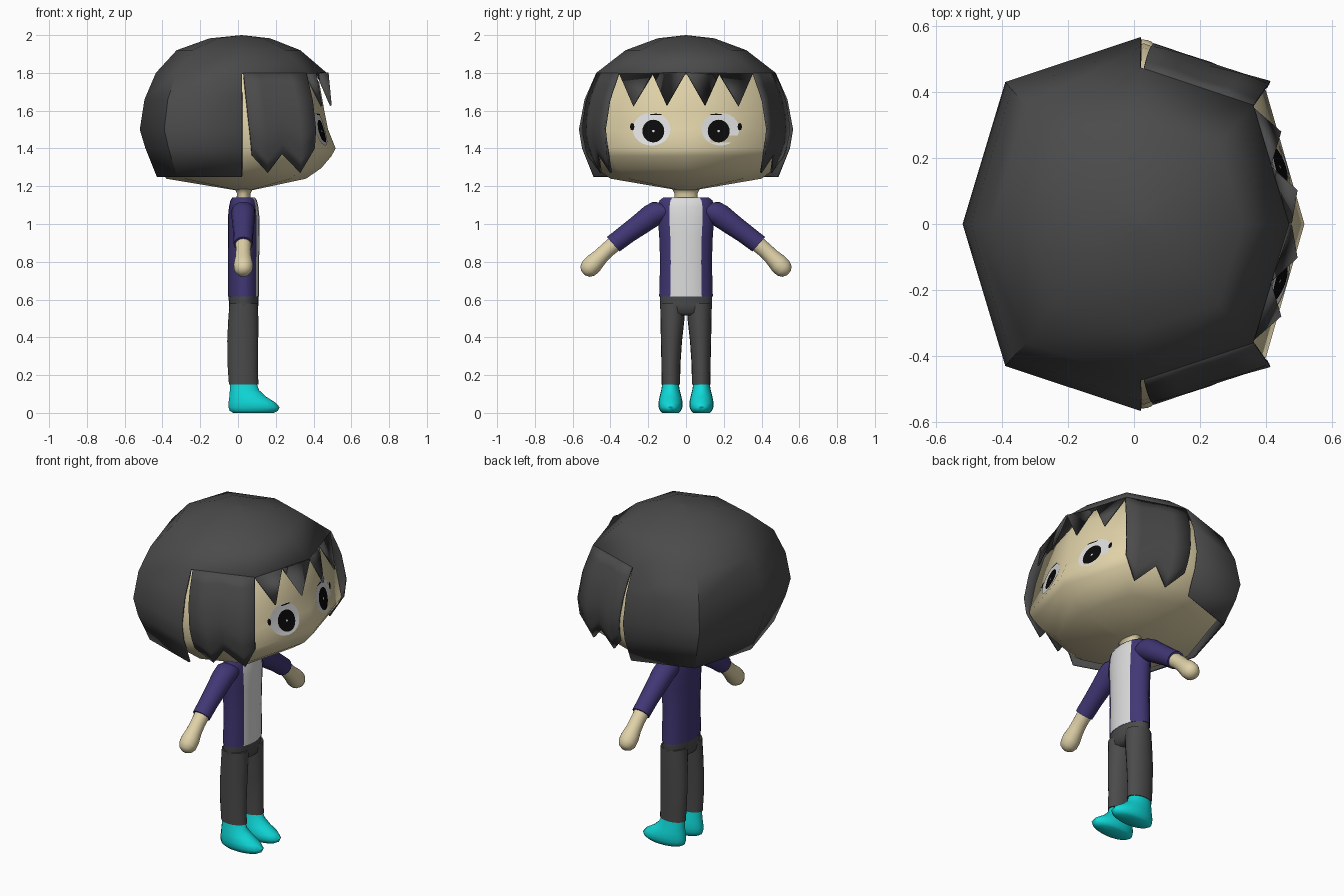
import bpy, bmesh, math
from mathutils import Vector
from mathutils.bvhtree import BVHTree

if "Cube" in bpy.data.objects:
    bpy.data.objects.remove(bpy.data.objects["Cube"])


def material(name, rgb):
    m = bpy.data.materials.new(name)
    m.diffuse_color = (*rgb, 1)
    m.use_nodes = True
    m.node_tree.nodes["Principled BSDF"].inputs["Base Color"].default_value = m.diffuse_color
    return m


SKIN = material("skin", (0.74, 0.64, 0.39))
DARK = material("charcoal", (0.07, 0.07, 0.07))
PURPLE = material("purple", (0.052, 0.038, 0.175))
WHITE = material("white", (0.72, 0.72, 0.72))
CYAN = material("cyan", (0.005, 0.7, 0.7))
BLACK = material("black", (0.003, 0.003, 0.003))


def build(name, verts, faces, mats, mirror=False, thick=0, angle=60, outward=None):
    me = bpy.data.meshes.new(name)
    me.from_pydata(verts, [], faces)
    bm = bmesh.new()
    bm.from_mesh(me)
    bmesh.ops.remove_doubles(bm, verts=bm.verts, dist=1e-5)
    bmesh.ops.recalc_face_normals(bm, faces=bm.faces)
    if outward is not None:  # open sheets: make normals face away from a point
        if sum(f.normal.dot(f.calc_center_median() - outward) for f in bm.faces) < 0:
            bmesh.ops.reverse_faces(bm, faces=bm.faces)
    bm.to_mesh(me)
    bm.free()
    ob = bpy.data.objects.new(name, me)
    bpy.context.collection.objects.link(ob)
    for m in mats:
        me.materials.append(m)
    if mirror:
        mod = ob.modifiers.new("mirror", 'MIRROR')
        mod.use_axis = (False, True, False)
        mod.use_clip = False
        mod.use_mirror_merge = False
    if thick:
        mod = ob.modifiers.new("thickness", 'SOLIDIFY')
        mod.thickness = thick
        mod.offset = -1
    bpy.ops.object.select_all(action='DESELECT')
    ob.select_set(True)
    bpy.context.view_layer.objects.active = ob
    bpy.ops.object.shade_smooth_by_angle(angle=math.radians(angle))
    return ob


def skin_rings(rings, caps=(True, True), keep=lambda i, k: True):
    n = len(rings[0])
    verts = [p for r in rings for p in r]
    faces = [(i * n + k, i * n + (k + 1) % n, (i + 1) * n + (k + 1) % n, (i + 1) * n + k)
             for i in range(len(rings) - 1) for k in range(n) if keep(i, k)]
    if caps[0]:
        faces.append(tuple(reversed(range(n))))
    if caps[1]:
        faces.append(tuple(range(len(verts) - n, len(verts))))
    return verts, faces


def oval(c, u, v, n=20):
    c, u, v = Vector(c), Vector(u), Vector(v)
    return [c + u * math.cos(2 * math.pi * k / n) + v * math.sin(2 * math.pi * k / n) for k in range(n)]


def column(sections, n=20):  # sections: x, y, z, radius x, radius y
    return [oval((x, y, z), (rx, 0, 0), (0, ry, 0), n) for x, y, z, rx, ry in sections]


def octagon(cx, z, front, back, side, d=0.76):
    return [Vector((cx + a * (front if a > 0 else back), b * side, z)) for a, b in
            ((1, 0), (d, d), (0, 1), (-d, d), (-1, 0), (-d, -d), (0, -1), (d, -d))]


# Head: eight-sided, widest at the cheeks, sloping in to the neck
head_sections = [
    (1.18, 0.05, 0.05, 0.05), (1.24, 0.33, 0.41, 0.40), (1.295, 0.41, 0.44, 0.475),
    (1.36, 0.465, 0.47, 0.52), (1.40, 0.487, 0.49, 0.533), (1.50, 0.447, 0.51, 0.548),
    (1.60, 0.427, 0.50, 0.535), (1.75, 0.40, 0.44, 0.47), (1.85, 0.33, 0.35, 0.36),
    (1.93, 0.16, 0.16, 0.16)]
hv, hf = skin_rings([octagon(0.03, *s) for s in head_sections])
head = build("head", hv, hf, [SKIN], angle=80)
head_tree = BVHTree.FromPolygons([v.co for v in head.data.vertices],
                                 [p.vertices[:] for p in head.data.polygons])

# Neck
build("neck", *skin_rings(column([(0.03, 0, 1.12, 0.04, 0.06), (0.03, 0, 1.16, 0.035, 0.06),
                                  (0.03, 0, 1.18, 0.045, 0.07), (0.03, 0, 1.21, 0.09, 0.11)])), [SKIN])

# Hair cap: full length at the back, cut off above the face
hair_sections = [
    (1.25, 0.50, 0.45, 0.49), (1.40, 0.525, 0.51, 0.55), (1.50, 0.53, 0.54, 0.567),
    (1.66, 0.50, 0.515, 0.537), (1.80, 0.45, 0.455, 0.475), (1.92, 0.31, 0.345, 0.32),
    (1.983, 0.15, 0.17, 0.15), (2.0, 0.001, 0.001, 0.001)]
mid = Vector((0.02, 0, 1.6))
cv, cf = skin_rings([octagon(0.02, *s) for s in hair_sections], (False, True),
                    lambda i, k: i >= 4 or 2 <= k <= 5)
build("hair_cap", cv, cf, [DARK], thick=0.01, angle=50, outward=mid)


def hair_radii(z):
    for a, b in zip(hair_sections, hair_sections[1:]):
        if z <= b[0]:
            f = (z - a[0]) / (b[0] - a[0])
            return a[1] + f * (b[1] - a[1]), a[3] + f * (b[3] - a[3])


# Side locks: jagged panels in front of the ears (top t, bottom t, bottom z)
lock_columns = [(0.03, 0.14, 1.36), (0.28, 0.36, 1.27), (0.5, 0.54, 1.37),
                (0.75, 0.81, 1.27), (1.0, 0.97, 1.40)]
steps = 8
lv = []
for t0, t1, zb in lock_columns:
    for s in range(steps + 1):
        f = s / steps
        z, t = 1.8 + (zb - 1.8) * f, t0 + (t1 - t0) * f
        rf, ry = hair_radii(z)
        lv.append((0.02 + t * 0.76 * rf, ry * (1 - 0.24 * t), z))
w = steps + 1
lf = [(c * w + s, c * w + s + 1, (c + 1) * w + s + 1, (c + 1) * w + s)
      for c in range(len(lock_columns) - 1) for s in range(steps)]
build("side_locks", lv, lf, [DARK], mirror=True, thick=0.01, angle=50,
      outward=Vector((0.1, 0, 1.5)))

# Fringe: pointed teeth flaring off the forehead
fv, ff = [], []
for y0, tip_y, y1, tip_x in ((0, 0.1, 0.176, 0.487), (0.176, 0.28, 0.356, 0.447)):
    b = len(fv)
    fv += [(0.47 - 0.31 * y0, y0, 1.80), (0.47 - 0.31 * y1, y1, 1.80), (tip_x, tip_y, 1.625)]
    ff.append((b, b + 1, b + 2))
build("fringe", fv, ff, [DARK], mirror=True, thick=0.01, angle=30, outward=Vector((0, 0.2, 1.6)))


# Eyes: thin plates laid on the face
def face_plate(name, y, z, ry, rz, lift, mat, rings=5, n=24):
    loops = []
    for i in range(rings + 1):
        r = max(i / rings, 0.01)
        loop = []
        for p in oval((2, y, z), (0, ry * r, 0), (0, 0, rz * r), n):
            hit = head_tree.ray_cast(p, Vector((-1, 0, 0)))[0]
            loop.append(hit + Vector((lift, 0, 0)))
        loops.append(loop)
    v, f = skin_rings(loops, (True, False))
    build(name, v, f, [mat], mirror=True, outward=Vector((0, 0.15, 1.5)))


face_plate("eye_white", 0.182, 1.502, 0.1, 0.087, 0.004, WHITE)
face_plate("pupil", 0.173, 1.492, 0.058, 0.06, 0.007, BLACK)
face_plate("eye_glint", 0.173, 1.492, 0.007, 0.007, 0.009, WHITE, 1, 8)
face_plate("eyelash", 0.285, 1.515, 0.012, 0.02, 0.006, BLACK, 1, 8)
face_plate("upper_lash", 0.16, 1.58, 0.035, 0.004, 0.006, BLACK, 1, 8)

# Torso: purple jacket with a white front panel
torso = build("torso", *skin_rings(column([
    (0.03, 0, 0.615, 0.082, 0.142), (0.03, 0, 0.80, 0.082, 0.137), (0.03, 0, 0.94, 0.084, 0.142),
    (0.03, 0, 1.03, 0.084, 0.15), (0.03, 0, 1.09, 0.078, 0.148), (0.03, 0, 1.125, 0.07, 0.14),
    (0.03, 0, 1.14, 0.06, 0.12)])), [PURPLE, WHITE])
for p in torso.data.polygons:
    if p.normal.x > 0.5 and abs(p.center.y) < 0.08:
        p.material_index = 1


# Arms: sleeve and bare forearm, bent down and out
def arm_rings(sections):  # y, z, radius
    return [oval((0.028, y, z), (r, 0, 0), (0, r * 0.66, r * 0.75), 16) for y, z, r in sections]


build("sleeves", *skin_rings(arm_rings([
    (0.09, 1.075, 0.05), (0.135, 1.07, 0.063), (0.18, 1.045, 0.063), (0.24, 1.0, 0.058),
    (0.31, 0.95, 0.053), (0.385, 0.893, 0.051)])), [PURPLE], mirror=True)
build("forearms", *skin_rings(arm_rings([
    (0.36, 0.91, 0.043), (0.42, 0.86, 0.041), (0.455, 0.825, 0.043), (0.49, 0.79, 0.051),
    (0.515, 0.765, 0.05), (0.535, 0.748, 0.037), (0.545, 0.74, 0.015)])), [SKIN], mirror=True)

# Trousers: hips plus two legs
build("hips", *skin_rings(column([
    (0.03, 0, 0.515, 0.05, 0.08), (0.03, 0, 0.53, 0.072, 0.125), (0.03, 0, 0.57, 0.078, 0.138),
    (0.03, 0, 0.62, 0.08, 0.139)])), [DARK])
build("legs", *skin_rings(column([
    (0.03, 0.08, 0.15, 0.078, 0.049), (0.025, 0.08, 0.25, 0.08, 0.05),
    (0.025, 0.077, 0.38, 0.082, 0.056), (0.028, 0.072, 0.49, 0.08, 0.063),
    (0.03, 0.069, 0.58, 0.075, 0.068)])), [DARK], mirror=True)

# Shoes: heel x, toe x, half width at each height
shoe = [(0.0, -0.025, 0.19, 0.045), (0.012, -0.045, 0.212, 0.056), (0.03, -0.05, 0.22, 0.063),
        (0.055, -0.05, 0.198, 0.064), (0.085, -0.046, 0.15, 0.058), (0.12, -0.043, 0.112, 0.049),
        (0.158, -0.043, 0.098, 0.043)]
build("shoes", *skin_rings(column([((a + b) / 2, 0.082, z, (b - a) / 2, r) for z, a, b, r in shoe])),
      [CYAN], mirror=True)
